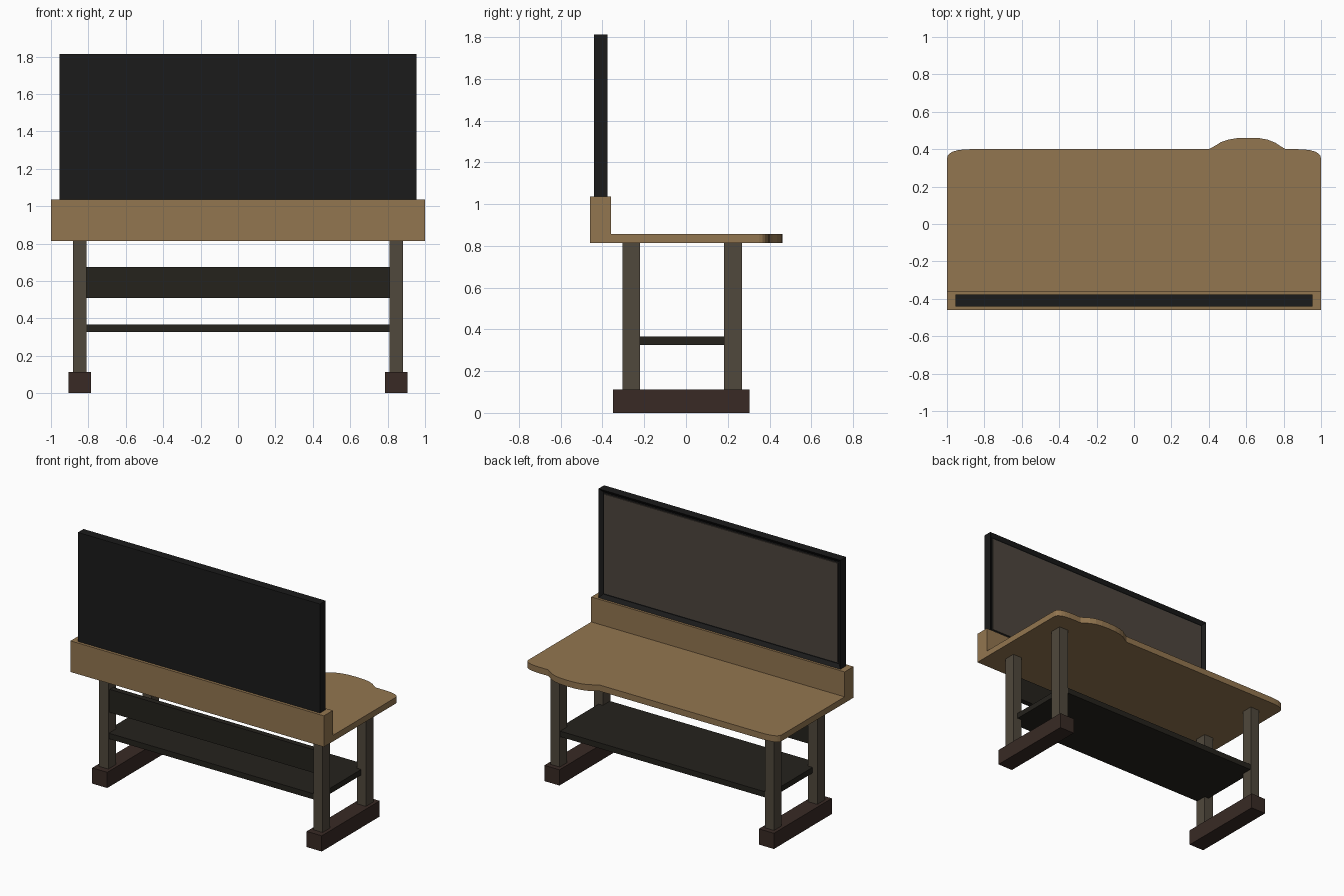
import bpy, bmesh
from mathutils import Vector

if "Cube" in bpy.data.objects:
    bpy.data.objects.remove(bpy.data.objects["Cube"])


def material(name, rgb):
    m = bpy.data.materials.new(name)
    m.diffuse_color = (*rgb, 1)
    m.use_nodes = True
    m.node_tree.nodes["Principled BSDF"].inputs["Base Color"].default_value = m.diffuse_color
    return m


WOOD = material("wood", (0.29, 0.18, 0.08))
POST = material("post_grey", (0.08, 0.065, 0.045))
FOOT = material("foot_brown", (0.04, 0.023, 0.018))
DARK = material("shelf_dark", (0.018, 0.016, 0.012))
BLACK = material("frame_black", (0.011, 0.011, 0.011))
GLASS = material("glass", (0.075, 0.06, 0.047))


def finish(name, bm, mat):
    bmesh.ops.recalc_face_normals(bm, faces=bm.faces)
    me = bpy.data.meshes.new(name)
    bm.to_mesh(me)
    bm.free()
    me.materials.append(mat)
    ob = bpy.data.objects.new(name, me)
    bpy.context.collection.objects.link(ob)
    return ob


def box_mesh(x, y, z):
    bm = bmesh.new()
    bmesh.ops.create_cube(bm, size=1)
    for v in bm.verts:
        v.co = Vector(r[0] if c < 0 else r[1] for c, r in zip(v.co, (x, y, z)))
    return bm


def box(name, x, y, z, mat):
    return finish(name, box_mesh(x, y, z), mat)


def corner(sign, steps=6):
    # quarter-round worktop corner as a quadratic curve, side edge to long edge
    a, b, c = Vector((1, 0.35)), Vector((1, 0.4)), Vector((0.87, 0.4))
    pts = []
    for i in range(steps + 1):
        t = i / steps
        p = a * (1 - t) ** 2 + b * 2 * t * (1 - t) + c * t * t
        pts.append((sign * p.x, p.y))
    return pts


# worktop: rounded corners plus one raised bulge along the +y edge
bulge = [(0.81, 0.4), (0.785, 0.415), (0.755, 0.435), (0.715, 0.451), (0.67, 0.459),
         (0.61, 0.461), (0.55, 0.459), (0.505, 0.451), (0.465, 0.438), (0.435, 0.419), (0.4, 0.4)]
outline = [(1, -0.36)] + corner(1) + bulge + corner(-1)[::-1] + [(-1, -0.36)]
bm = bmesh.new()
face = bm.faces.new([bm.verts.new((x, y, 0.813)) for x, y in outline])
ext = bmesh.ops.extrude_face_region(bm, geom=[face])
bmesh.ops.translate(bm, vec=(0, 0, 0.044),
                    verts=[g for g in ext["geom"] if isinstance(g, bmesh.types.BMVert)])
finish("worktop", bm, WOOD)
box("front_ledge", (-1, 1), (-0.46, -0.36), (0.813, 1.035), WOOD)

# screen frame with recessed panel on the +y side
bm = box_mesh((-0.955, 0.955), (-0.44, -0.377), (1.035, 1.813))
inner = [f for f in bm.faces if f.calc_center_median().y > -0.38]
bmesh.ops.inset_region(bm, faces=inner, thickness=0.035)
bmesh.ops.translate(bm, vec=(0, -0.02, 0), verts=inner[0].verts)
finish("screen_frame", bm, BLACK)
box("screen_panel", (-0.92, 0.92), (-0.4, -0.391), (1.07, 1.778), GLASS)

# trestles: two posts on a foot at each end
for side, s in (("left", -1), ("right", 1)):
    post_x = sorted((s * 0.81, s * 0.882))
    box(side + "_front_leg", post_x, (-0.305, -0.22), (0.112, 0.813), POST)
    box(side + "_back_leg", post_x, (0.182, 0.267), (0.112, 0.813), POST)
    box(side + "_foot", sorted((s * 0.787, s * 0.906)), (-0.35, 0.303), (0, 0.112), FOOT)

# shelf and stiffener board between the trestles
box("shelf", (-0.845, 0.845), (-0.3, 0.262), (0.326, 0.366), DARK)
box("stiffener_board", (-0.845, 0.845), (-0.29, -0.25), (0.51, 0.675), DARK)
